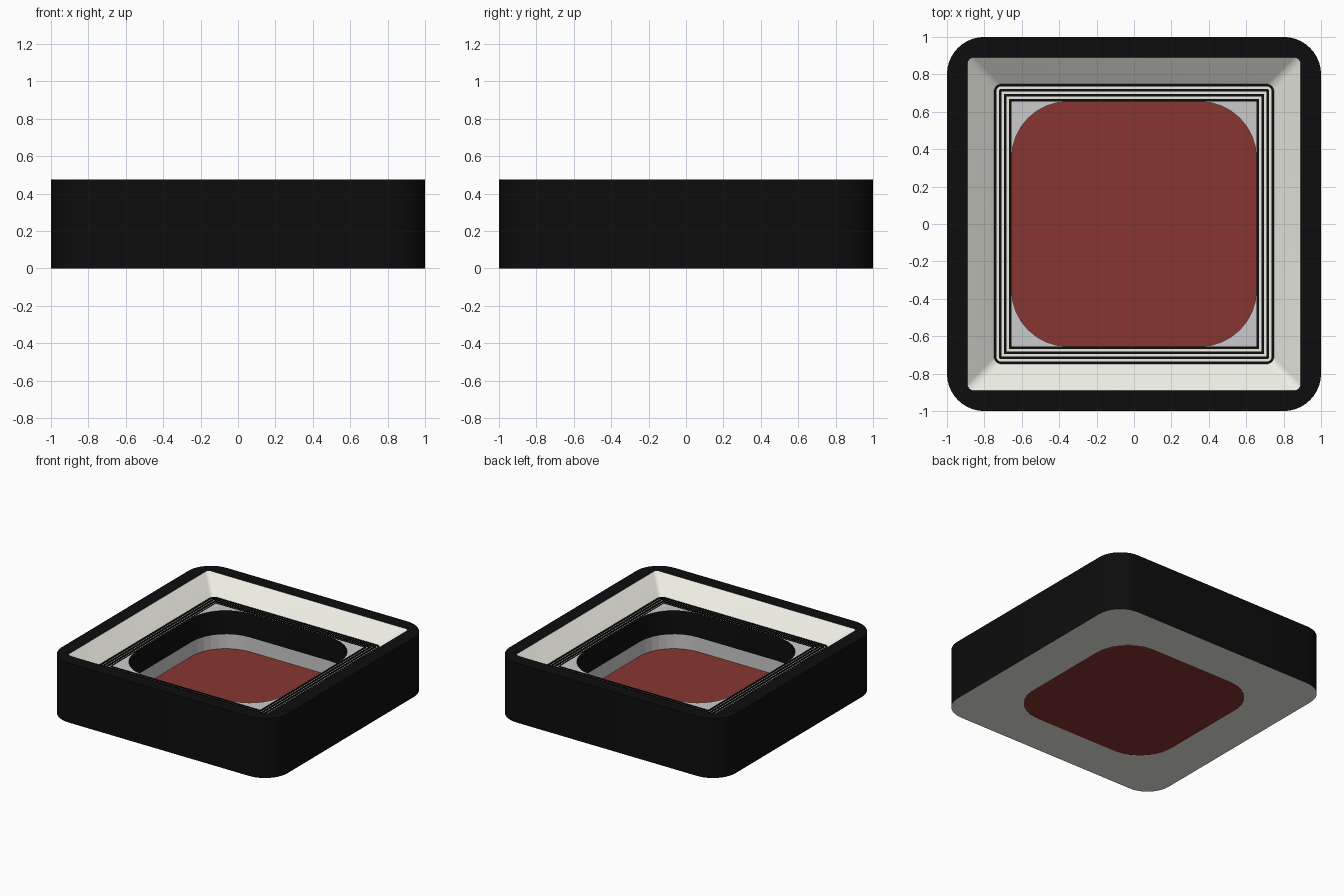
import bpy, bmesh, math

if "Cube" in bpy.data.objects:
    bpy.data.objects.remove(bpy.data.objects["Cube"])

H = 0.475      # rim height
PLATE = 0.36   # height of the inner deck
WALL = 0.17    # where the dark well lining ends
FLOOR = 0.055  # top of the red floor


def material(name, rgb):
    m = bpy.data.materials.new(name)
    m.diffuse_color = (*rgb, 1)
    m.use_nodes = True
    m.node_tree.nodes["Principled BSDF"].inputs["Base Color"].default_value = m.diffuse_color
    return m


BLACK = material("black", (0.004, 0.004, 0.004))
CREAM = material("cream", (0.85, 0.85, 0.77))
RED = material("red", (0.25, 0.036, 0.031))


def rounded_square(half, r, z, n):
    """Counter-clockwise rounded square loop with n segments per corner."""
    pts = []
    for k, (sx, sy) in enumerate([(1, 1), (-1, 1), (-1, -1), (1, -1)]):
        for i in range(n + 1):
            a = math.pi / 2 * (k + i / n)
            pts.append((sx * (half - r) + r * math.cos(a),
                        sy * (half - r) + r * math.sin(a), z))
    return pts


def loft(name, sections, mat=None, n=10, cap_start=False, cap_end=False, smooth=True):
    """Skin a list of (half width, corner radius, z) sections."""
    bm = bmesh.new()
    loops = [[bm.verts.new(p) for p in rounded_square(*s, n)] for s in sections]
    for a, b in zip(loops, loops[1:]):
        for i in range(len(a)):
            j = (i + 1) % len(a)
            bm.faces.new((a[i], a[j], b[j], b[i]))
    if cap_start:
        bm.faces.new(loops[0][::-1])
    if cap_end:
        bm.faces.new(loops[-1])
    bmesh.ops.remove_doubles(bm, verts=bm.verts, dist=1e-5)
    me = bpy.data.meshes.new(name)
    bm.to_mesh(me)
    bm.free()
    ob = bpy.data.objects.new(name, me)
    bpy.context.collection.objects.link(ob)
    if mat:
        me.materials.append(mat)
    if smooth:
        bpy.ops.object.select_all(action='DESELECT')
        ob.select_set(True)
        bpy.context.view_layer.objects.active = ob
        bpy.ops.object.shade_smooth_by_angle(angle=math.radians(30))
    return ob


# Outer body: side walls and flat rim
loft("outer_shell", [(1, 0.2, 0), (1, 0.2, H), (0.89, 0.035, H)], BLACK)
# Underside around the floor
loft("underside", [(0.655, 0.3, 0), (1, 0.2, 0)], CREAM)
# Sloped inner border
loft("sloped_border", [(0.89, 0.035, H), (0.748, 0.035, PLATE)], CREAM)

# Pinstripe frame: cream base with four raised black stripes
OUT, IN = 0.748, 0.655
step = (OUT - IN) / 7
loft("stripe_base", [(OUT, 0.035, PLATE - 0.006), (IN, 0, PLATE - 0.006)], CREAM)
for k in range(4):
    o = OUT - 2 * k * step
    i = o - step
    ro, ri = max(0, 0.035 - (OUT - o)), max(0, 0.035 - (OUT - i))
    z0, z1 = PLATE - 0.006, PLATE
    loft(f"stripe_{k + 1}", [(o, ro, z0), (o, ro, z1), (i, ri, z1), (i, ri, z0)], BLACK)

# Grey corner deck with the rounded well opening
loft("deck_plate", [(IN, 0, PLATE), (0.654, 0.3, PLATE)], n=8)
# Well: dark lining above, grey wall below
loft("well_lining", [(0.654, 0.3, PLATE), (0.654, 0.3, WALL)], BLACK, n=8)
loft("well_wall", [(0.654, 0.3, WALL), (0.654, 0.3, FLOOR)], n=8, smooth=False)
# Red floor slab
loft("floor_slab", [(0.655, 0.3, 0), (0.655, 0.3, FLOOR)], RED, n=8,
     cap_start=True, cap_end=True)
